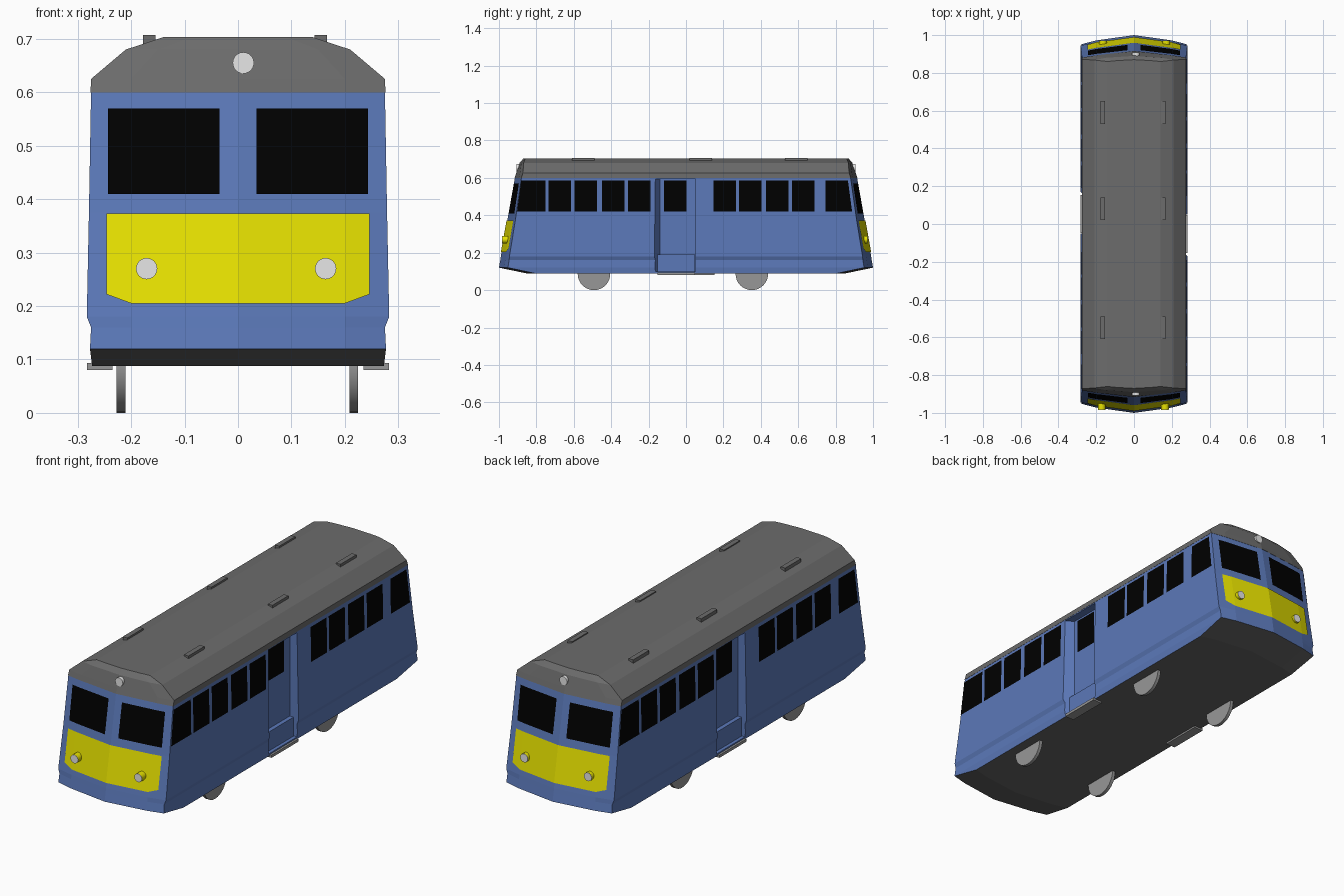
import bpy, bmesh, math
from mathutils import Matrix

if "Cube" in bpy.data.objects:
    bpy.data.objects.remove(bpy.data.objects["Cube"])


def material(name, rgb):
    m = bpy.data.materials.new(name)
    m.diffuse_color = (*rgb, 1)
    m.use_nodes = True
    m.node_tree.nodes["Principled BSDF"].inputs["Base Color"].default_value = m.diffuse_color
    return m


BLUE = material("body blue", (0.105, 0.19, 0.485))
DARK = material("underside grey", (0.13, 0.13, 0.13))
ROOF = material("roof grey", (0.15, 0.15, 0.15))
YELLOW = material("panel yellow", (0.8, 0.76, 0.0))
GLASS = material("window black", (0.0, 0.0, 0.0))
LAMP = material("lamp light grey", (0.8, 0.8, 0.8))
METAL = material("wheel grey", (0.31, 0.31, 0.31))


def finish(name, bm, *mats):
    me = bpy.data.meshes.new(name)
    bm.to_mesh(me)
    bm.free()
    ob = bpy.data.objects.new(name, me)
    bpy.context.collection.objects.link(ob)
    for m in mats:
        me.materials.append(m)
    return ob


def box(name, x, y, z, mat):
    bm = bmesh.new()
    bmesh.ops.create_cube(bm, size=1)
    for v in bm.verts:
        v.co = [r[0] + (c + 0.5) * (r[1] - r[0]) for c, r in zip(v.co, (x, y, z))]
    return finish(name, bm, mat)


def cylinder(name, centre, radius, depth, axis, mat, sides=24):
    bm = bmesh.new()
    rot = Matrix.Rotation(math.pi / 2, 4, 'Y' if axis == 'X' else 'X')
    bmesh.ops.create_cone(bm, cap_ends=True, segments=sides, radius1=radius,
                          radius2=radius, depth=depth,
                          matrix=Matrix.Translation(centre) @ rot)
    ob = finish(name, bm, mat)
    for p in ob.data.polygons:
        p.use_smooth = len(p.vertices) == 4
    return ob


def loft(levels):
    """Stack pointed-end plan outlines: (z, half width, mid x, corner y, mid y, nose y)."""
    bm = bmesh.new()
    rings = []
    for z, w, mx, yc, ym, yn in levels:
        half = [(w, yc), (mx, ym), (0, yn), (-mx, ym), (-w, yc)]
        pts = half + [(-x, -y) for x, y in half]
        rings.append([bm.verts.new((x, y, z)) for x, y in pts])
    n = len(rings[0])
    for a, b in zip(rings, rings[1:]):
        for i in range(n):
            j = (i + 1) % n
            bm.faces.new((a[i], a[j], b[j], b[i]))
    bm.faces.new(rings[0][::-1])
    bm.faces.new(rings[-1])
    bmesh.ops.recalc_face_normals(bm, faces=bm.faces)
    return bm


# Body shell
BODY = [(0.088, 0.273, 0.20, 0.80, 0.82, 0.845),
        (0.12, 0.277, 0.20, 0.952, 0.972, 1.0),
        (0.16, 0.275, 0.20, 0.946, 0.966, 0.993),
        (0.18, 0.283, 0.20, 0.944, 0.963, 0.99),
        (0.375, 0.279, 0.20, 0.912, 0.928, 0.955),
        (0.60, 0.275, 0.20, 0.88, 0.892, 0.915)]
bm = loft(BODY)
for f in bm.faces:
    c = f.calc_center_median()
    if c.z < 0.09 or (c.z < 0.12 and f.normal.z < -0.5):
        f.material_index = 1
body = finish("body", bm, BLUE, DARK)

# Door recesses with one slanted jamb, one on each side
DOOR_X = 0.238
for s in (1, -1):
    cutter = box("door_cutter", (DOOR_X, 0.29), (-0.174, 0.05), (0.1, 0.595), BLUE)
    for v in cutter.data.vertices:
        if v.co.x < 0.25 and v.co.y < 0:
            v.co.y = -0.14
    if s < 0:
        cutter.data.transform(Matrix.Rotation(math.pi, 4, 'Z'))
    cutter.hide_render = True
    cutter.hide_viewport = True
    mod = body.modifiers.new("door_recess", 'BOOLEAN')
    mod.operation = 'DIFFERENCE'
    mod.solver = 'EXACT'
    mod.object = cutter

# Roof with sloped shoulders and raked ends
finish("roof", loft([(0.60, 0.276, 0.20, 0.881, 0.893, 0.916),
                     (0.625, 0.275, 0.20, 0.872, 0.888, 0.908),
                     (0.68, 0.21, 0.15, 0.868, 0.88, 0.89),
                     (0.703, 0.14, 0.09, 0.86, 0.865, 0.87)]), ROOF)


def level(z):
    for a, b in zip(BODY, BODY[1:]):
        if z <= b[0]:
            t = (z - a[0]) / (b[0] - a[0])
            return [p + t * (q - p) for p, q in zip(a, b)]
    return BODY[-1]


def end_y(x, z):
    _, w, mx, yc, ym, yn = level(z)
    x = abs(x)
    if x < mx:
        return yn + (ym - yn) * x / mx
    return ym + (yc - ym) * (x - mx) / (w - mx)


def plate(name, columns, s, mat):
    """Strip of quads; each column is a (bottom, top) pair of points."""
    bm = bmesh.new()
    cols = [[bm.verts.new((s * x, s * y, z)) for x, y, z in c] for c in columns]
    for a, b in zip(cols, cols[1:]):
        bm.faces.new((a[0], b[0], b[1], a[1]))
    return finish(name, bm, mat)


def end_plate(name, xs, z0, z1, s, mat, cut=0.0):
    cols = []
    for x in xs:
        zb = z0 + (cut if abs(x) > 0.23 else 0)
        cols.append([(x, -end_y(x, z) - 0.004, z) for z in (zb, z1)])
    plate(name, cols, s, mat)


def side_window(y0, y1, s, x=None, lean0=0.0, lean1=0.0):
    z0, z1 = 0.42, 0.585
    xb, xt = [x or level(z)[1] + 0.003 for z in (z0, z1)]
    plate("side_window", [[(xb, y0, z0), (xt, y0 + lean0, z1)],
                          [(xb, y1, z0), (xt, y1 - lean1, z1)]], s, GLASS)


# Glazing, end panels, lamps and steps, repeated by a half turn
for s in (1, -1):
    side_window(-0.903, -0.752, s, lean0=0.022)
    for y in (-0.735, -0.595, -0.45, -0.31, 0.147, 0.283, 0.427, 0.567):
        side_window(y, y + 0.12, s)
    side_window(0.745, 0.888, s, lean1=0.022)
    side_window(-0.118, 0.002, s, x=DOOR_X + 0.003)

    end_plate("left_windscreen", (-0.243, -0.2, -0.035), 0.41, 0.57, s, GLASS)
    end_plate("right_windscreen", (0.035, 0.2, 0.243), 0.41, 0.57, s, GLASS)
    end_plate("end_panel", (-0.246, -0.2, 0, 0.2, 0.246), 0.205, 0.373, s,
              YELLOW, cut=0.017)

    reach = 0.982 if s == 1 else 0.969
    for x in (-0.171 * s, 0.164 * s):
        cylinder("headlight_body", (x, -s * (reach - 0.02), 0.27), 0.02, 0.04, 'Y', YELLOW)
        cylinder("headlight_lens", (x, -s * reach, 0.27), 0.0198, 0.004, 'Y', LAMP)
    cylinder("roof_lamp", (0.01, -s * 0.89, 0.655), 0.02, 0.034, 'Y', LAMP)

    door = sorted((s * -0.153, s * 0.048))
    box("door_riser", sorted((s * 0.23, s * 0.258)), door, (0.095, 0.19), BLUE)
    box("step", sorted((s * 0.235, s * 0.283)), door, (0.08, 0.093), METAL)

# Roof vents
for x in (-0.166, 0.155):
    for y in (-0.55, 0.08, 0.59):
        box("roof_vent", (x - 0.012, x + 0.012), (y - 0.06, y + 0.06), (0.685, 0.707), ROOF)

# Wheels
for y in (-0.492, 0.352):
    for x in (-0.219, 0.217):
        cylinder("wheel", (x, y, 0.087), 0.087, 0.016, 'X', METAL, 32)
